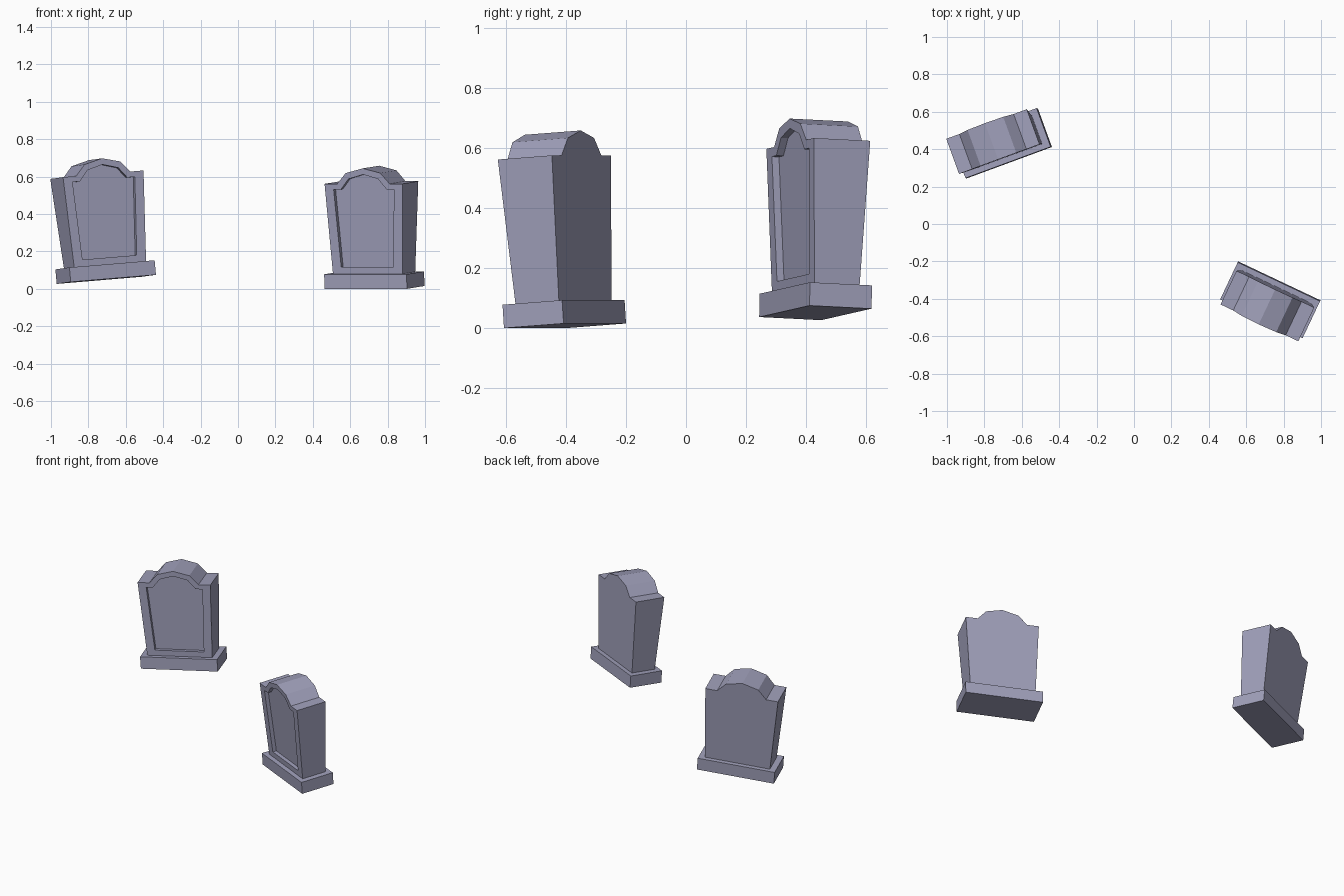
import bpy, bmesh
from math import radians
from mathutils import Matrix

cube = bpy.data.objects.get("Cube")
if cube:
    bpy.data.objects.remove(cube, do_unlink=True)

stone = bpy.data.materials.new("purple_grey_stone")
stone.use_nodes = True
color = (0.35, 0.35, 0.49, 1)
stone.diffuse_color = color
stone.node_tree.nodes["Principled BSDF"].inputs["Base Color"].default_value = color

# Right half of each outline, from the foot up to the peak of the arch
OUTER = [(0.205, 0.07), (0.23, 0.562), (0.155, 0.562), (0.102, 0.62), (0, 0.645)]
PANEL = [(0.155, 0.114), (0.178, 0.532), (0.135, 0.532), (0.088, 0.588), (0, 0.612)]
BASE_SIZE = (0.487, 0.22, 0.078)


def half_depth(z):
    """The slab grows thicker towards its top."""
    return 0.08 + 0.041 * (z - 0.077)


def make_object(name, bm, placement):
    bmesh.ops.recalc_face_normals(bm, faces=bm.faces)
    mesh = bpy.data.meshes.new(name)
    bm.to_mesh(mesh)
    bm.free()
    mesh.materials.append(stone)
    obj = bpy.data.objects.new(name, mesh)
    obj.matrix_world = placement
    bpy.context.collection.objects.link(obj)


def add_loop(bm, half, side, inset=0):
    outline = half + [(-x, z) for x, z in reversed(half[:-1])]
    return [bm.verts.new((x, side * (half_depth(z) - inset), z)) for x, z in outline]


def make_slab(name, placement):
    """Flared slab with an arched top and a sunken front panel."""
    bm = bmesh.new()
    loops = [add_loop(bm, OUTER, 1), add_loop(bm, OUTER, -1),
             add_loop(bm, PANEL, -1), add_loop(bm, PANEL, -1, 0.025)]
    for a, b in zip(loops, loops[1:]):
        for i in range(len(a)):
            j = (i + 1) % len(a)
            bm.faces.new((a[i], a[j], b[j], b[i]))
    bm.faces.new(loops[0])
    bm.faces.new(loops[-1])
    make_object(name, bm, placement)


def make_base(name, placement):
    """Flat plinth block under the slab."""
    bm = bmesh.new()
    bmesh.ops.create_cube(bm, size=1)
    bmesh.ops.scale(bm, vec=BASE_SIZE, verts=bm.verts)
    bmesh.ops.translate(bm, vec=(0, 0, BASE_SIZE[2] / 2), verts=bm.verts)
    make_object(name, bm, placement)


# Two leaning headstones: position, turn, forward tilt, sideways roll
for side, position, turn, tilt, roll in (
        ("left", (0.73, -0.403, 0.008), -25.3, 4, 0),
        ("right", (-0.704, 0.431, 0.051), 20, -2.7, -4.5)):
    placement = (Matrix.Translation(position)
                 @ Matrix.Rotation(radians(turn), 4, 'Z')
                 @ Matrix.Rotation(radians(tilt), 4, 'X')
                 @ Matrix.Rotation(radians(roll), 4, 'Y'))
    make_slab(side + "_headstone_slab", placement)
    make_base(side + "_headstone_base", placement)
